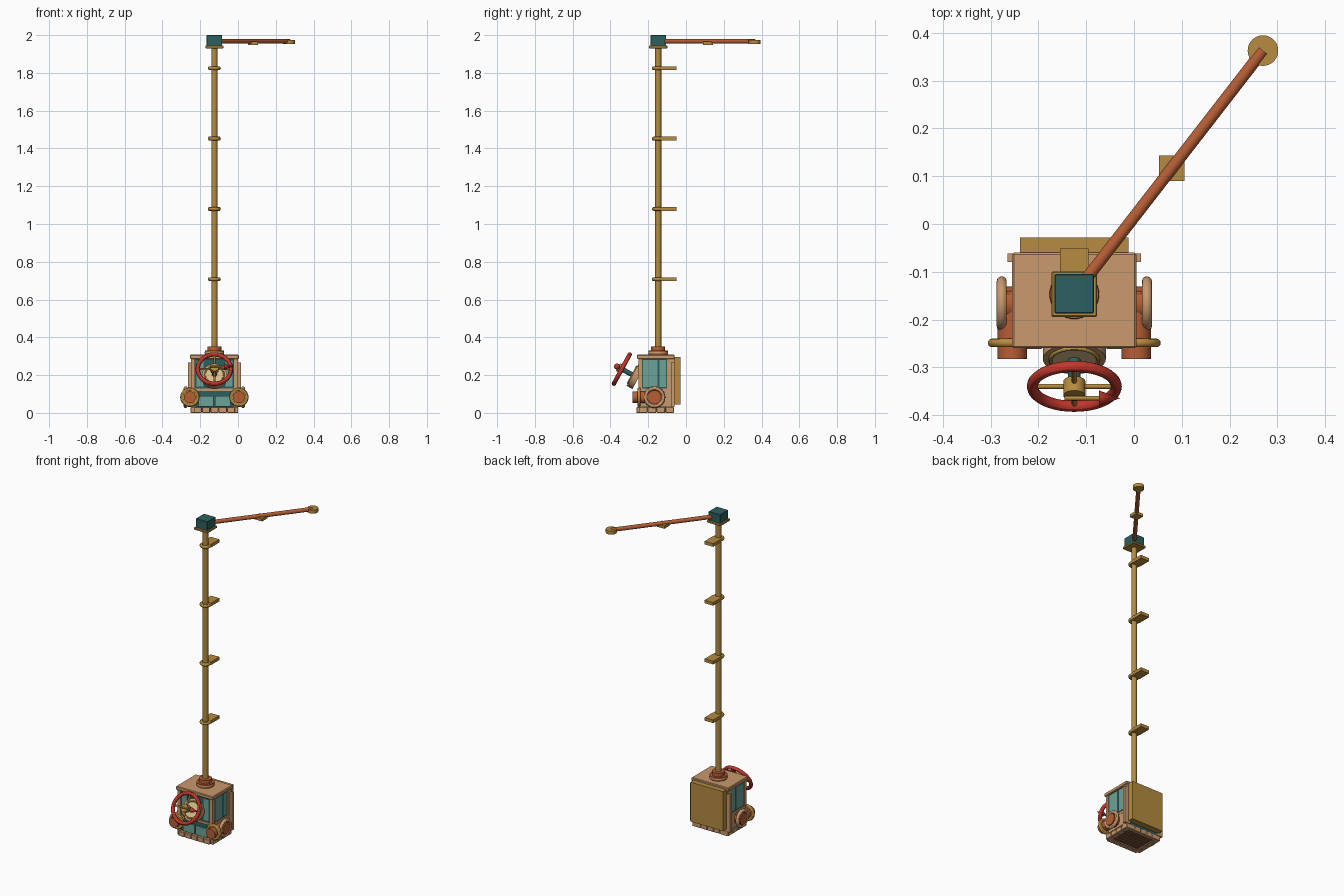
import bpy, math
from mathutils import Vector

if "Cube" in bpy.data.objects:
    bpy.data.objects.remove(bpy.data.objects["Cube"])


def material(name, code):
    """Make a flat material from an sRGB hex code."""
    lin = [(int(code[i:i + 2], 16) / 255) ** 2.2 for i in (0, 2, 4)] + [1]
    m = bpy.data.materials.new(name)
    m.use_nodes = True
    m.diffuse_color = lin
    m.node_tree.nodes["Principled BSDF"].inputs["Base Color"].default_value = lin
    return m


TAN = material("tan", "C8986E")
GOLD = material("gold", "B48A42")
RUST = material("rust", "B55E38")
RED = material("red", "C03A30")
DARK = material("dark teal", "30605F")
TEAL = material("light teal", "6AA296")
CREAM = material("cream", "D9BE8A")
BROWN = material("brown", "80583E")


def finish(name, mat, smooth=False):
    ob = bpy.context.object
    ob.name = name
    ob.data.materials.append(mat)
    if smooth:
        bpy.ops.object.shade_smooth_by_angle()
    return ob


def box(name, mat, x, y, z, bevel=0):
    """Box from its ranges on each axis."""
    r = (x, y, z)
    bpy.ops.mesh.primitive_cube_add(size=1, location=[(a + b) / 2 for a, b in r])
    ob = finish(name, mat)
    ob.scale = [b - a for a, b in r]
    bpy.ops.object.transform_apply(location=False, rotation=False)
    if bevel:
        mod = ob.modifiers.new("bevel", "BEVEL")
        mod.width = bevel
        mod.segments = 1
    return ob


def rod(name, mat, start, end, r, r2=None, sides=32):
    """Cylinder or cone between two points."""
    a, b = Vector(start), Vector(end)
    bpy.ops.mesh.primitive_cone_add(
        vertices=sides, radius1=r, radius2=r if r2 is None else r2, depth=(b - a).length,
        location=(a + b) / 2, rotation=(b - a).to_track_quat("Z", "Y").to_euler())
    return finish(name, mat, True)


def ring(name, mat, centre, axis, r, minor):
    bpy.ops.mesh.primitive_torus_add(
        major_radius=r, minor_radius=minor, major_segments=40, minor_segments=12,
        location=centre, rotation=Vector(axis).to_track_quat("Z", "Y").to_euler())
    return finish(name, mat, True)


CX, PY = -0.125, -0.147   # middle of the cabin, depth of the mast
SIDES = ((-1, "right"), (1, "left"))


def span(side, a, b):
    """Mirrored x range measured from the cabin middle."""
    return sorted((CX + side * a, CX + side * b))


# Cabin core, roof and sill
box("cabin_core", DARK, (CX - .118, CX + .118), (-.243, -.068), (.02, .3))
box("roof", TAN, (CX - .13, CX + .13), (-.26, -.06), (.285, .308), .004)
box("lower_sill", TAN, (CX - .124, CX + .124), (-.25, -.064), (.115, .13))
box("back_panel", GOLD, (CX - .114, CX + .114), (-.07, -.028), (.045, .295))

# Base bricks around the edge and floor planks
for i in range(5):
    x = CX - .11 + i * .044
    box("front_brick", TAN, (x + .001, x + .043), (-.262, -.225), (0, .03), .002)
    box("back_brick", TAN, (x + .001, x + .043), (-.09, -.064), (0, .03), .002)
for i in range(7):
    y = -.24 + i * .025
    box("floor_plank", BROWN, (CX - .115, CX + .115), (y, y + .022), (.005, .025))

for s, label in SIDES:
    # Frame posts, side rails and bricks
    box(label + "_front_post", TAN, span(s, .102, .124), (-.252, -.232), (.03, .29))
    box(label + "_rear_post", TAN, span(s, .1, .124), (-.1, -.062), (.03, .29))
    box(label + "_rear_flange", TAN, span(s, .12, .14), (-.08, -.062), (.03, .267))
    for i in range(4):
        y = -.25 + i * .047
        box(label + "_brick", TAN, span(s, .09, .126), (y, y + .045), (0, .03), .002)
    # Side windows and lower panels
    box(label + "_front_window", TEAL, span(s, .117, .122), (-.228, -.15), (.138, .28))
    box(label + "_rear_window", TEAL, span(s, .116, .12), (-.14, -.105), (.138, .28))
    box(label + "_side_panel", TAN, span(s, .115, .122), (-.235, -.09), (.035, .115))
    # Side drum with its ring
    rod(label + "_drum", RUST, (CX + s * .1, -.167, .083), (CX + s * .163, -.167, .083), .036)
    ring(label + "_drum_ring", TAN, (CX + s * .152, -.167, .083), (1, 0, 0), .047, .0105)
    # Front lamp with its ring and mount
    x = CX + s * .13
    rod(label + "_lamp", RUST, (x, -.14, .083), (x, -.283, .083), .031)
    rod(label + "_lamp_flange", GOLD, (x, -.242, .083), (x, -.256, .083), .04)
    ring(label + "_lamp_ring", GOLD, (x, -.249, .083), (0, 1, 0), .042, .009)
    # Front panes
    box(label + "_front_pane", TEAL, span(s, .058, .096), (-.248, -.24), (.14, .275))
    box(label + "_lower_pane", TEAL, span(s, .004, .085), (-.252, -.24), (.034, .09))

# Tilted dial, column and steering wheel
N = Vector((0, -.88, .475)).normalized()
UP = Vector((0, .475, .88)).normalized()
RIGHT = Vector((1, 0, 0))
hub = Vector((CX, -.34, .232))
dial = hub - N * .075
rod("dial_case", TAN, dial - N * .025, dial + N * .01, .066)
rod("dial_face", CREAM, dial, dial + N * .013, .05)
ring("dial_rim", GOLD, dial + N * .012, N, .05, .004)
rod("column", DARK, dial, hub, .013)
ring("wheel_rim", RED, hub, N, .088, .0115)
rod("wheel_hub", GOLD, hub - N * .012, hub + N * .022, .023)
for d in (RIGHT, UP):
    rod("wheel_spoke", GOLD, hub - d * .088, hub + d * .088, .0055, sides=12)
tip = hub + N * .028
rod("pointer_shaft", GOLD, tip - RIGHT * .02, tip + RIGHT * .055, .005, sides=12)
rod("pointer_head", RED, tip + RIGHT * .052, tip + RIGHT * .096, .016, 0)

# Mast with collars and steps
rod("mast_base", RUST, (CX, PY, .3), (CX, PY, .33), .051)
ring("mast_base_ring", TAN, (CX, PY, .318), (0, 0, 1), .044, .008)
rod("mast_collar", RUST, (CX, PY, .325), (CX, PY, .352), .037)
rod("mast", GOLD, (CX, PY, .3), (CX, PY, 1.94), .016)
for z in (.708, 1.08, 1.452, 1.825):
    ring("step_ring", GOLD, (CX, PY, z), (0, 0, 1), .024, .01)
    box("step", GOLD, (CX - .03, CX + .03), (-.135, -.051), (z - .01, z + .01))

# Mast head and boom
box("head_plate", GOLD, (CX - .048, CX + .048), (-.195, -.099), (1.93, 1.945), .003)
box("head_block", DARK, (CX - .041, CX + .041), (-.187, -.105), (1.94, 2), .002)
rod("boom", RUST, (CX, PY, 1.967), (.27, .363, 1.967), .0125)
box("boom_block", GOLD, (.052, .106), (.09, .143), (1.948, 1.966))
rod("boom_end_disc", GOLD, (.27, .363, 1.952), (.27, .363, 1.974), .032)
